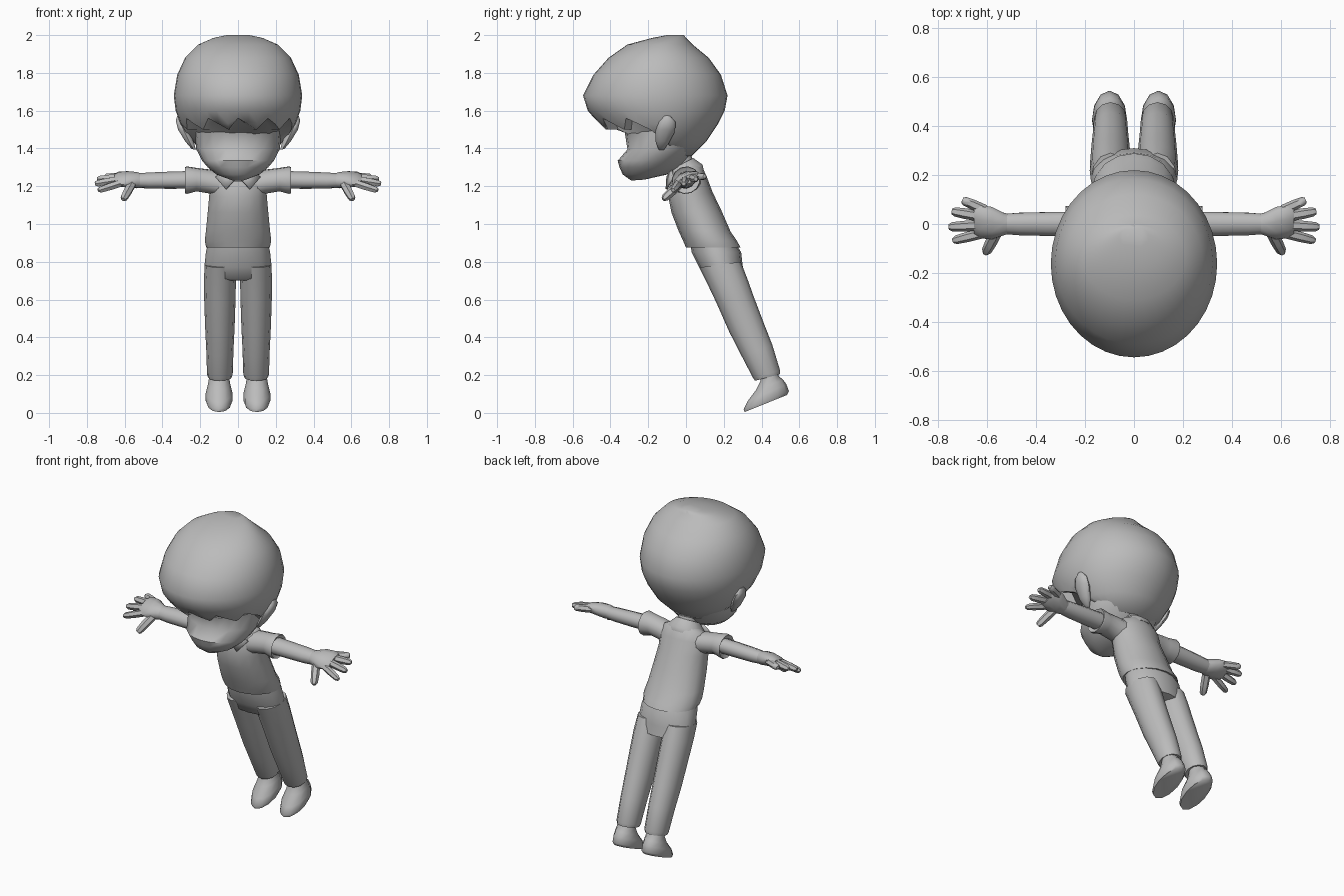
import bpy, bmesh, math
from mathutils import Vector

grey = bpy.data.materials.new("plain grey")
grey.diffuse_color = (0.5, 0.5, 0.5, 1)


def finish(name, bm, angle=50):
    bmesh.ops.remove_doubles(bm, verts=bm.verts, dist=0.0004)
    bmesh.ops.recalc_face_normals(bm, faces=bm.faces)
    me = bpy.data.meshes.new(name)
    bm.to_mesh(me)
    bm.free()
    me.materials.append(grey)
    ob = bpy.data.objects.new(name, me)
    bpy.context.collection.objects.link(ob)
    bpy.ops.object.select_all(action='DESELECT')
    ob.select_set(True)
    bpy.context.view_layer.objects.active = ob
    bpy.ops.object.shade_smooth_by_angle(angle=math.radians(angle))
    return ob


def skin(name, rings, angle=50):
    """Join rings of points into a closed skin with capped ends."""
    bm = bmesh.new()
    vs = [[bm.verts.new(p) for p in r] for r in rings]
    n = len(vs[0])
    for a, b in zip(vs, vs[1:]):
        for i in range(n):
            bm.faces.new((a[i], a[(i + 1) % n], b[(i + 1) % n], b[i]))
    bm.faces.new(vs[0][::-1])
    bm.faces.new(vs[-1])
    return finish(name, bm, angle)


def oval(c, a, b, n):
    c, a, b = Vector(c), Vector(a), Vector(b)
    return [c + a * math.cos(2 * math.pi * i / n) + b * math.sin(2 * math.pi * i / n)
            for i in range(n)]


def loft(name, rows, n=16, cx=0, angle=50):
    """Rows: front y, front z, back y, back z, half width."""
    return skin(name, [oval((cx, (fy + by) / 2, (fz + bz) / 2), (w, 0, 0),
                            (0, (by - fy) / 2, (bz - fz) / 2), n)
                       for fy, fz, by, bz, w in rows], angle)


TILT = math.radians(22)


def limb(name, rows, s, n=10):
    """Rows along x: x, y, z, half depth, half thickness."""
    ct, st = math.cos(TILT), math.sin(TILT)
    return skin(name, [oval((s * x, y, z), (0, ry * ct, ry * st), (0, -rz * st, rz * ct), n)
                       for x, y, z, ry, rz in rows])


def finger(name, p, q, r, s):
    p, q = Vector((s * p[0], p[1], p[2])), Vector((s * q[0], q[1], q[2]))
    d = (q - p).normalized()
    u = d.cross(Vector((0, 0, 1))).normalized()
    v = u.cross(d)
    skin(name, [oval(p.lerp(q, t), u * r * k, v * r * k, 6)
                for t, k in ((0, 1), (0.55, 1), (0.9, 0.85), (1, 0.5))])


# Shirt body, collar and neck
loft("shirt", [(.04, .88, .26, .88, .15), (0, .875, .289, .875, .168), (-.015, .91, .27, .91, .176),
               (-.04, .965, .236, .96, .17), (-.077, 1.06, .188, 1.07, .16),
               (-.093, 1.14, .14, 1.17, .152), (-.085, 1.21, .11, 1.25, .155),
               (-.07, 1.255, .085, 1.305, .13), (-.06, 1.28, .06, 1.33, .07)])
loft("neck", [(-.07, 1.23, .05, 1.28, .06), (-.08, 1.3, .035, 1.345, .058),
              (-.11, 1.4, .0, 1.44, .06)], 12)
loft("collar", [(-.095, 1.225, .095, 1.29, .115), (-.098, 1.24, .09, 1.315, .11),
                (-.085, 1.285, .04, 1.35, .068), (-.07, 1.28, .03, 1.34, .055)], 14)

# Trousers
loft("hips", [(.02, .92, .25, .92, .155), (.03, .85, .292, .85, .17),
              (.07, .77, .30, .78, .178), (.10, .71, .31, .72, .176), (.13, .70, .28, .71, .15)])

for s, side in ((1, "left"), (-1, "right")):
    # Leg and shoe
    loft(side + "_leg", [(.07, .77, .29, .80, .08), (.11, .69, .325, .71, .085),
                         (.16, .585, .357, .62, .083), (.23, .427, .41, .48, .078),
                         (.295, .30, .457, .36, .072), (.355, .185, .498, .225, .068),
                         (.365, .170, .498, .205, .062), (.39, .18, .47, .2, .045)], 12, s * .096)
    loft(side + "_shoe", [(.31, .004, .535, .095, .065), (.305, .02, .545, .115, .072),
                          (.325, .06, .532, .15, .071), (.37, .12, .515, .175, .06),
                          (.395, .17, .49, .195, .054), (.40, .21, .48, .24, .05)], 12, s * .1)
    # Sleeve, arm and palm
    limb(side + "_sleeve", [(.08, .01, 1.21, .075, .065), (.15, .005, 1.225, .07, .063),
                            (.22, 0, 1.235, .066, .062), (.27, 0, 1.232, .076, .073),
                            (.28, 0, 1.232, .074, .07), (.265, 0, 1.232, .05, .046)], s, 12)
    limb(side + "_arm", [(.2, 0, 1.235, .054, .046), (.35, 0, 1.232, .052, .045),
                         (.47, 0, 1.23, .049, .042), (.53, 0, 1.23, .044, .038)], s)
    limb(side + "_palm", [(.51, 0, 1.23, .042, .036), (.535, 0, 1.232, .05, .042),
                          (.58, .003, 1.236, .072, .040), (.63, .01, 1.238, .073, .033),
                          (.655, .012, 1.236, .06, .022)], s)
    # Fingers and thumb
    for name, p, q, r in (("little_finger", (.61, .058, 1.25), (.702, .098, 1.252), .021),
                          ("ring_finger", (.62, .03, 1.245), (.745, .052, 1.238), .022),
                          ("middle_finger", (.62, -.005, 1.235), (.757, -.012, 1.213), .022),
                          ("index_finger", (.61, -.035, 1.22), (.74, -.068, 1.178), .021),
                          ("thumb", (.56, -.03, 1.215), (.608, -.12, 1.13), .024)):
        finger(side + "_" + name, p, q, r, s)
    # Ear
    skin(side + "_ear", [oval((s * x, y, z), (0, d, 0), (s * w, 0, .3 * w), 10)
                         for x, y, z, d, w in ((.235, -.13, 1.395, .015, .012), (.255, -.125, 1.43, .035, .026),
                                               (.285, -.11, 1.49, .052, .034), (.305, -.10, 1.54, .045, .026),
                                               (.31, -.10, 1.57, .018, .012))])
    # Collar flap
    bm = bmesh.new()
    bm.faces.new([bm.verts.new((s * x, y, z)) for x, y, z in
                  ((.004, -.104, 1.25), (.065, -.108, 1.185), (.12, -.075, 1.25), (.06, -.08, 1.29))])
    flap = finish(side + "_collar_flap", bm)
    flap.modifiers.new("thickness", 'SOLIDIFY').thickness = 0.01

# Head with a pointed lower face
loft("head", [(-.29, 1.23, -.22, 1.235, .035), (-.335, 1.262, -.10, 1.262, .115),
              (-.352, 1.30, -.03, 1.30, .16), (-.362, 1.335, .0, 1.335, .19), (-.31, 1.395, .05, 1.40, .222),
              (-.325, 1.49, .11, 1.5, .23), (-.40, 1.62, .14, 1.62, .23)], 20)

# Hair cap: z, front y, back y, half width
HAIR = [(2.0, -.10, -.01, .06), (1.985, -.18, .0, .13), (1.95, -.31, .035, .21), (1.88, -.41, .12, .28),
        (1.79, -.49, .185, .322), (1.68, -.545, .22, .34), (1.60, -.52, .205, .33),
        (1.53, -.46, .17, .305), (1.44, -.37, .11, .25), (1.36, -.25, .03, .15)]
N = 36


def section(z):
    for a, b in zip(HAIR, HAIR[1:]):
        if z >= b[0]:
            t = (a[0] - z) / (a[0] - b[0])
            return [p + (q - p) * t for p, q in zip(a, b)][1:]
    return HAIR[-1][1:]


def hairline(i):
    """Jagged fringe in front, dropping to the nape behind the ears."""
    f = -math.sin(2 * math.pi * i / N)
    if f > 0.1:
        return 1.50 + (0.06, 0.03, 0.0)[i % 3]
    return 1.48 - 0.12 * min(1, (0.1 - f) / 0.5)


def hair_point(i, z, k=1.0):
    z = max(z, hairline(i))
    yf, yb, w = section(z)
    a = 2 * math.pi * i / N
    return (k * w * math.cos(a), (yf + yb) / 2 + k * (yb - yf) / 2 * math.sin(a), z)


hair_rings = [[hair_point(i, row[0]) for i in range(N)] for row in HAIR]
hair_rings.append([hair_point(i, 0, .8) for i in range(N)])
skin("hair", hair_rings, 55)
